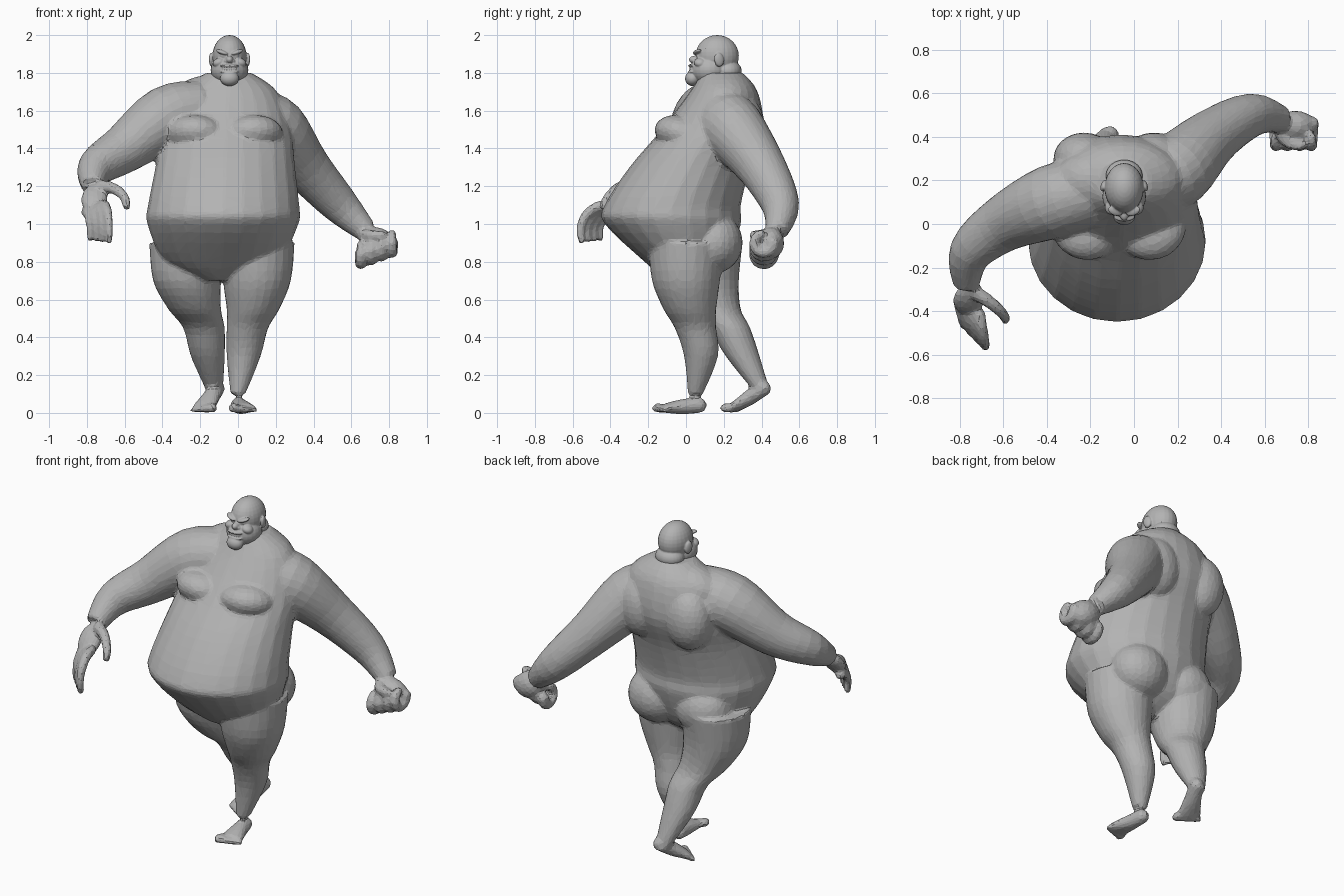
import bpy
import bmesh
from math import cos, sin, pi, tau, radians
from mathutils import Vector, Matrix, Euler

cube = bpy.data.objects.get("Cube")
if cube:
    bpy.data.objects.remove(cube, do_unlink=True)

# One plain grey for the whole figure
grey = bpy.data.materials.new("plain grey")
grey.use_nodes = True
shade = 0.45
colour = (shade, shade, shade, 1)
grey.diffuse_color = colour
grey.node_tree.nodes["Principled BSDF"].inputs["Base Color"].default_value = colour


def resample(rows, steps=4):
    """Smooth a coarse list of rows with a Catmull-Rom spline."""
    last = len(rows) - 1
    result = []
    for i in range(last):
        quad = zip(rows[max(i - 1, 0)], rows[i], rows[i + 1], rows[min(i + 2, last)])
        quad = list(quad)
        for step in range(steps):
            t = step / steps
            blend = t * t * (3 - 2 * t)
            result.append([start + (end - start) * blend
                           + (end - before) / 2 * t * (1 - t) ** 2
                           - (after - start) / 2 * t * t * (1 - t)
                           for before, start, end, after in quad])
    return result + [list(rows[last])]


def loft(bm, rows, level=False, sides=24):
    """Skin elliptical rings; each row is x, y, z, width, depth."""
    rows = resample(rows)
    centres = [Vector((x, y, z)) for x, y, z, width, depth in rows]
    rings = []
    for i, row in enumerate(rows):
        side, up = Vector((1, 0, 0)), Vector((0, 1, 0))
        if not level:
            along = centres[min(i + 1, len(rows) - 1)] - centres[max(i - 1, 0)]
            side = along.cross(Vector((0, 0, 1))).normalized()
            up = side.cross(along).normalized()
        ring = []
        for k in range(sides):
            angle = tau * k / sides
            offset = side * (row[3] * cos(angle)) + up * (row[4] * sin(angle))
            ring.append(bm.verts.new(centres[i] + offset))
        rings.append(ring)
    for low, high in zip(rings, rings[1:]):
        for k in range(sides):
            bm.faces.new((low[k - 1], low[k], high[k], high[k - 1]))
    bm.faces.new(rings[0][::-1])
    bm.faces.new(rings[-1])


def limb(bm, points, radii, level=False):
    """Round tapering tube through the given points."""
    loft(bm, [(*point, r, r) for point, r in zip(points, radii)], level)


def blob(bm, centre, radii, turn=(0, 0, 0)):
    """Add an ellipsoid of flesh."""
    angles = Euler([radians(a) for a in turn]).to_matrix().to_4x4()
    matrix = Matrix.Translation(centre) @ angles @ Matrix.Diagonal((*radii, 1))
    bmesh.ops.create_uvsphere(bm, u_segments=24, v_segments=16, radius=1, matrix=matrix)


def twins(bm, middle, centre, radii, turn=(0, 0, 0)):
    """Add a mirrored pair of ellipsoids about the middle."""
    x, y, z = centre
    tilt, roll, yaw = turn
    for side in (-1, 1):
        blob(bm, (middle + side * x, y, z), radii, (tilt, side * roll, side * yaw))


def digit(bm, base, reach, bend, length, thick, sweep=pi / 2):
    """Curl a finger along an arc that starts out along reach."""
    steps = 10
    for i in range(steps + 1):
        angle = sweep * i / steps
        r = thick * (1 - 0.3 * i / steps)
        point = (Vector(base) + Vector(reach) * (length * sin(angle))
                 + Vector(bend) * (length * (1 - cos(angle))))
        blob(bm, point, (r, r, r))


def foot(bm, heel, ball, inner):
    """Wedge foot with five toes; inner is the side of the big toe."""
    heel, ball = Vector(heel), Vector(ball)
    along = (ball - heel).normalized()
    across = along.cross(Vector((0, 0, 1))).normalized() * inner
    blob(bm, heel, (.04, .04, .04))
    loft(bm, [(*heel, .04, .04), (*heel.lerp(ball, 0.5), .05, .04), (*ball, .07, .025)])
    for i in range(5):
        size = .026 - .003 * i
        toe = ball + across * (.03 * (2 - i)) + along * size
        toe.z = size
        blob(bm, toe, (size, size * 1.4, size))


def fuse(name, bm, voxel, rounds, keep, smooth):
    """Merge the overlapping masses into one skin."""
    bmesh.ops.recalc_face_normals(bm, faces=bm.faces[:])
    mesh = bpy.data.meshes.new(name)
    bm.to_mesh(mesh)
    bm.free()
    mesh.materials.append(grey)
    ob = bpy.data.objects.new(name, mesh)
    bpy.context.scene.collection.objects.link(ob)
    skin = ob.modifiers.new("skin", 'REMESH')
    skin.mode = 'VOXEL'
    skin.voxel_size = voxel
    skin.use_smooth_shade = smooth
    soften = ob.modifiers.new("soften", 'SMOOTH')
    soften.factor = 0.5
    soften.iterations = rounds
    facets = ob.modifiers.new("facets", 'DECIMATE')
    facets.ratio = keep


body = bmesh.new()

# Torso: the middle drifts sideways with height; rows are y, z, width, depth
torso = [(0, .7, .1, .1), (0, .8, .3, .22), (-.07, 1, .4, .36), (-.07, 1.1, .4, .36),
         (.02, 1.3, .37, .32), (.14, 1.5, .34, .27), (.2, 1.7, .26, .18), (.19, 1.8, .12, .11)]
loft(body, [(z * .04 - .12, y, z, width, depth) for y, z, width, depth in torso],
     level=True)

# Chest, shoulder blades, neck muscles and buttocks
spine = -.07
twins(body, spine, (.15, -.02, 1.47), (.16, .15, .1), (-20, 0, 15))
twins(body, spine, (.16, .3, 1.5), (.14, .12, .18))
twins(body, spine, (.13, .2, 1.67), (.17, .13, .11), (0, 15, 0))
twins(body, spine, (.16, .15, .9), (.17, .15, .16))

# Legs share heights and girths; the left steps forward, the right trails
heights = (.9, .7, .55, .45, .3, .1)
girths = (.2, .18, .14, .11, .09, .04)
left_x, left_y = (.1, .1, .08, .05, .03, 0), (0, 0, .02, .05, .08, .05)
right_x, right_y = (-.27, -.27, -.23, -.18, -.16, -.12), (.1, .1, .15, .23, .3, .41)
limb(body, zip(left_x, left_y, heights), girths, level=True)
limb(body, zip(right_x, right_y, heights), girths, level=True)
foot(body, heel=(0, .07, .04), ball=(.03, -.11, .025), inner=1)
foot(body, heel=(-.11, .41, .13), ball=(-.18, .26, .03), inner=-1)

# Left arm swung back and down, right arm reaching forward
arm_girths = (.16, .17, .13, .1, .06)
limb(body, [(.1, .2, 1.55), (.2, .25, 1.5), (.36, .4, 1.3),
            (.54, .5, 1.1), (.68, .48, .96)], arm_girths)
limb(body, [(-.2, .15, 1.6), (-.38, .1, 1.56), (-.6, 0, 1.4),
            (-.75, -.13, 1.3), (-.77, -.28, 1.2)], arm_girths)

# Left fist: fingers roll under the palm, thumb folds across
forward, inward, down = (0, -1, 0), (1, 0, 0), (0, 0, -1)
blob(body, (.74, .45, .9), (.1, .07, .08), (0, 25, 0))
for i in range(4):
    knuckle = (.65 + .055 * i, .46, .84 + .02 * i)
    digit(body, knuckle, down, forward, .05, .035, sweep=1.4 * pi)
digit(body, (.67, .45, .94), forward, inward, .09, .035)

# Right hand: open, with hooked fingers and a spread thumb
blob(body, (-.76, -.35, 1.13), (.07, .04, .1), (-40, 0, 0))
for i in range(4):
    t = i / 3
    knuckle = Vector((-.71, -.42, 1.1)).lerp(Vector((-.8, -.36, 1.06)), t)
    digit(body, knuckle, (.2, -1, 0), down, .14 - .04 * t, .03, sweep=.6 * pi)
digit(body, (-.72, -.32, 1.2), (1, -.6, 0), (0, -.3, -.8), .13, .033)

fuse("body", body, voxel=.012, rounds=4, keep=0.1, smooth=False)

# Head: skull, heavy jaw, chin and neck roll
head = bmesh.new()
nose_x = -.045
blob(head, (nose_x, .165, 1.89), (.09, .115, .11))
blob(head, (nose_x, .125, 1.815), (.1, .1, .085))
blob(head, (nose_x, .035, 1.77), (.05, .04, .04))
blob(head, (nose_x, .22, 1.81), (.085, .075, .06))

# Nose, lips and a row of teeth
blob(head, (nose_x, .045, 1.87), (.02, .03, .02))
for lip in (1.806, 1.838):
    blob(head, (nose_x, .034, lip), (.05, .023, .009))
for i in range(6):
    x = .0125 * (i - 2.5)
    blob(head, (nose_x + x, .026 + 6 * x * x, 1.822), (.0065, .01, .01))

# Paired brows, eyes, cheeks, nostrils and ears
twins(head, nose_x, (.04, .06, 1.91), (.036, .022, .011), (0, -18, 20))
twins(head, nose_x, (.034, .07, 1.889), (.015, .015, .012))
twins(head, nose_x, (.056, .075, 1.855), (.034, .033, .024), (0, 20, 0))
twins(head, nose_x, (.02, .05, 1.862), (.01, .016, .01))
twins(head, nose_x, (.095, .175, 1.87), (.013, .026, .037), (10, 0, 15))

fuse("head", head, voxel=.004, rounds=2, keep=0.5, smooth=True)
